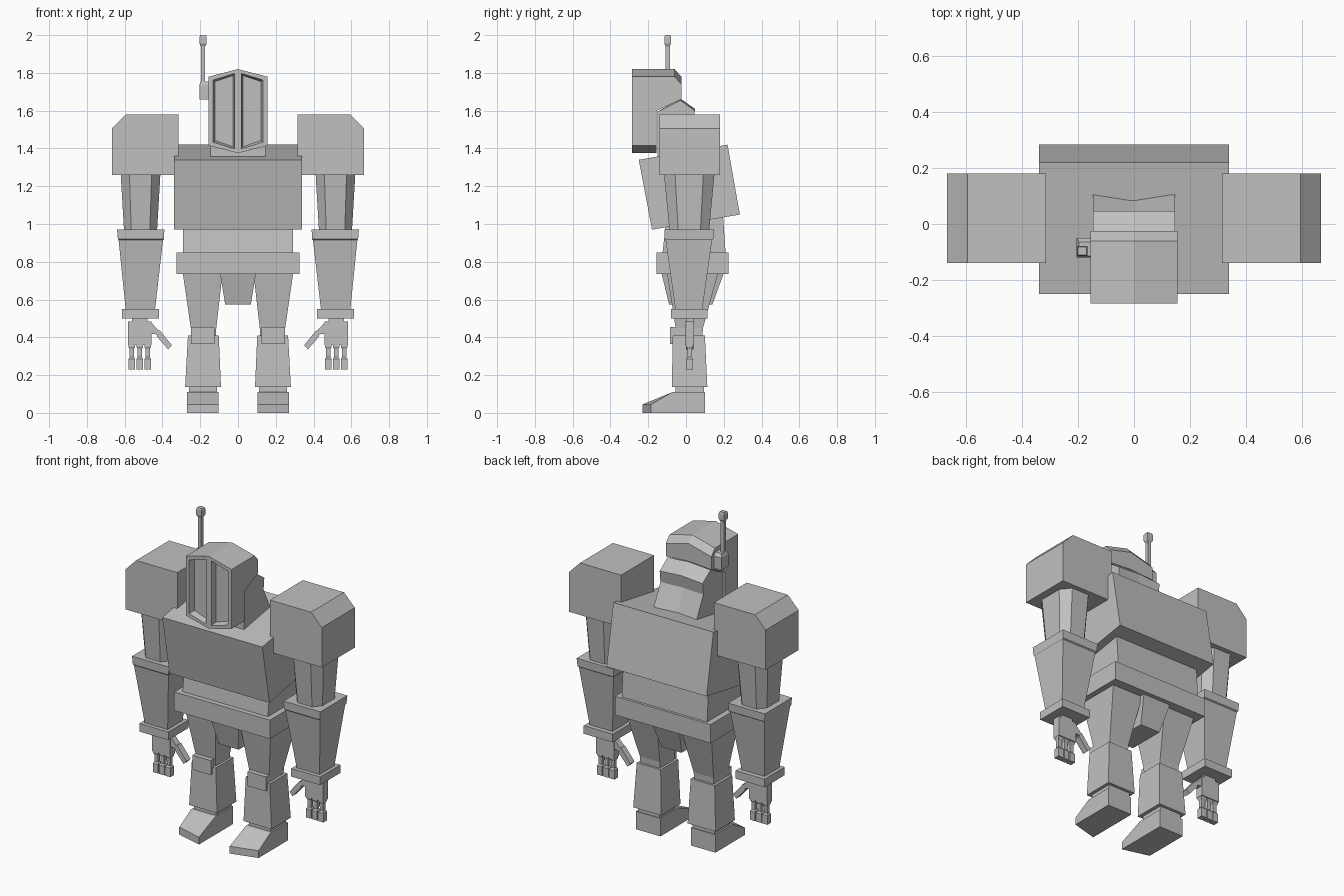
import bpy, bmesh

if "Cube" in bpy.data.objects:
    bpy.data.objects.remove(bpy.data.objects["Cube"])

grey = bpy.data.materials.new("plain_grey")
grey.diffuse_color = (0.53, 0.53, 0.53, 1)
grey.use_nodes = True
grey.node_tree.nodes["Principled BSDF"].inputs["Base Color"].default_value = grey.diffuse_color


def finish(name, bm, mirror=False):
    """Turn a bmesh into a flat shaded object, optionally mirrored across x."""
    bmesh.ops.recalc_face_normals(bm, faces=bm.faces[:])
    me = bpy.data.meshes.new(name)
    bm.to_mesh(me)
    bm.free()
    me.materials.append(grey)
    ob = bpy.data.objects.new(name, me)
    bpy.context.collection.objects.link(ob)
    if mirror:
        ob.modifiers.new("mirror", 'MIRROR').use_mirror_merge = False
    return ob


def skin(bm, rings):
    """Join rings of points with quads and cap both ends."""
    loops = [[bm.verts.new(p) for p in r] for r in rings]
    n = len(loops[0])
    for a, b in zip(loops, loops[1:]):
        for i in range(n):
            j = (i + 1) % n
            bm.faces.new((a[i], a[j], b[j], b[i]))
    bm.faces.new(loops[0][::-1])
    bm.faces.new(loops[-1])


def stack(name, rows, mirror=False, cut=0):
    """Tapered block from rows (z, x0, x1, y0, y1); cut chamfers the upright corners."""
    bm = bmesh.new()
    rings = []
    for z, x0, x1, y0, y1 in rows:
        c, d = cut * (x1 - x0), cut * (y1 - y0)
        if cut:
            ring = [(x0 + c, y0), (x1 - c, y0), (x1, y0 + d), (x1, y1 - d),
                    (x1 - c, y1), (x0 + c, y1), (x0, y1 - d), (x0, y0 + d)]
        else:
            ring = [(x0, y0), (x1, y0), (x1, y1), (x0, y1)]
        rings.append([(x, y, z) for x, y in ring])
    skin(bm, rings)
    return finish(name, bm, mirror)


def box(name, x0, x1, y0, y1, z0, z1, mirror=False):
    return stack(name, [(z0, x0, x1, y0, y1), (z1, x0, x1, y0, y1)], mirror)


def extrude_x(name, pts, x0, x1, mirror=False):
    bm = bmesh.new()
    skin(bm, [[(x, y, z) for y, z in pts] for x in (x0, x1)])
    return finish(name, bm, mirror)


def extrude_y(name, pts, y0, y1, mirror=False):
    bm = bmesh.new()
    skin(bm, [[(x, y, z) for x, z in pts] for y in (y0, y1)])
    return finish(name, bm, mirror)


def ridged(edge, centre, w):
    """Three column body: side profile at x=-w and w, ridge profile at x=0."""
    bm = bmesh.new()
    skin(bm, [[(x, y, z) for y, z in prof]
              for x, prof in ((-w, edge), (0, centre), (w, edge))])
    bmesh.ops.recalc_face_normals(bm, faces=bm.faces[:])
    return bm


# Torso, waist, belt and hip block
extrude_x("torso", [(-0.25, 1.34), (-0.18, 0.97), (0.285, 1.05), (0.22, 1.42)], -0.34, 0.34)
stack("waist", [(0.84, -0.29, 0.29, -0.125, 0.21), (1.06, -0.29, 0.29, -0.10, 0.195)])
box("belt", -0.325, 0.325, -0.155, 0.225, 0.735, 0.85)
stack("hip_block", [(0.575, -0.068, 0.068, -0.09, 0.14), (0.74, -0.095, 0.095, -0.13, 0.20)])

# Helmet with two sunken visor panels
helmet = ridged(
    [(-0.285, 1.415), (-0.285, 1.78), (-0.06, 1.78), (-0.025, 1.74),
     (-0.025, 1.66), (-0.155, 1.60), (-0.155, 1.415)],
    [(-0.285, 1.375), (-0.285, 1.82), (-0.06, 1.82), (-0.025, 1.78),
     (-0.025, 1.67), (-0.155, 1.60), (-0.155, 1.375)], 0.155)
visor = [f for f in helmet.faces if f.normal.y < -0.9 and f.calc_center_median().y < -0.28]
bmesh.ops.inset_individual(helmet, faces=visor, thickness=0.029)
bmesh.ops.inset_individual(helmet, faces=visor, thickness=0.014, depth=-0.035)
finish("helmet", helmet)

# Neck and back of the head
neck = ridged(
    [(-0.15, 1.34), (-0.15, 1.595), (-0.03, 1.655), (0.047, 1.60), (0.04, 1.53), (0.115, 1.38)],
    [(-0.15, 1.34), (-0.15, 1.595), (-0.03, 1.665), (0.047, 1.61), (0.03, 1.53), (0.09, 1.38)],
    0.146)
finish("neck", neck)

# Antenna
stack("antenna_base", [(1.66, -0.205, -0.15, -0.12, -0.05), (1.735, -0.205, -0.15, -0.12, -0.05),
                       (1.755, -0.197, -0.15, -0.115, -0.065)])
box("antenna_rod", -0.197, -0.175, -0.108, -0.086, 1.74, 1.95)
stack("antenna_tip", [(1.94, -0.196, -0.174, -0.107, -0.087), (1.955, -0.204, -0.166, -0.115, -0.079),
                      (1.99, -0.204, -0.166, -0.115, -0.079), (2.0, -0.2, -0.17, -0.111, -0.083)])

# Arms
extrude_y("shoulder", [(0.315, 1.26), (0.315, 1.58), (0.595, 1.58), (0.668, 1.505), (0.668, 1.26)],
          -0.14, 0.18, True)
stack("upper_arm", [(0.94, 0.43, 0.602, -0.085, 0.12), (1.28, 0.41, 0.622, -0.118, 0.152)],
      True, cut=0.22)
stack("forearm", [(0.54, 0.44, 0.594, -0.055, 0.085), (0.915, 0.397, 0.632, -0.108, 0.138),
                  (0.92, 0.392, 0.636, -0.113, 0.145), (0.97, 0.39, 0.64, -0.115, 0.148)], True)
box("wrist_cuff", 0.418, 0.615, -0.08, 0.115, 0.50, 0.55, True)

# Hands
box("wrist", 0.48, 0.56, 0.0, 0.04, 0.47, 0.51, True)
box("palm", 0.458, 0.582, -0.005, 0.043, 0.36, 0.483, True)
for i in range(3):
    c, y = 0.478 + 0.042 * i, 0.019
    rows = [(z, c - r, c + r, y - r, y + r) for z, r in
            ((0.23, 0.018), (0.285, 0.018), (0.295, 0.011), (0.34, 0.012), (0.35, 0.018), (0.365, 0.018))]
    stack(f"finger_{i + 1}", rows, True)
extrude_y("thumb", [(0.46, 0.48), (0.42, 0.435), (0.415, 0.438), (0.35, 0.358), (0.37, 0.336),
                    (0.43, 0.405), (0.428, 0.415), (0.465, 0.42)], 0.0, 0.04, True)

# Legs
stack("thigh", [(0.38, 0.118, 0.248, -0.05, 0.085), (0.45, 0.115, 0.25, -0.055, 0.09),
                (0.74, 0.082, 0.292, -0.10, 0.17)], True)
stack("shin", [(0.137, 0.09, 0.28, -0.075, 0.113), (0.41, 0.102, 0.265, -0.07, 0.10)], True)
box("knee_pad", 0.125, 0.25, -0.086, -0.04, 0.366, 0.455, True)
box("ankle", 0.112, 0.26, -0.055, 0.095, 0.10, 0.145, True)

# Feet, with the toe line swept back on the outside
bm = bmesh.new()
skin(bm, [[(x, toe, 0), (x, toe, 0.045), (x, -0.072, 0.11), (x, 0.10, 0.11), (x, 0.10, 0)]
          for x, toe in ((0.104, -0.23), (0.27, -0.185))])
finish("foot", bm, True)
